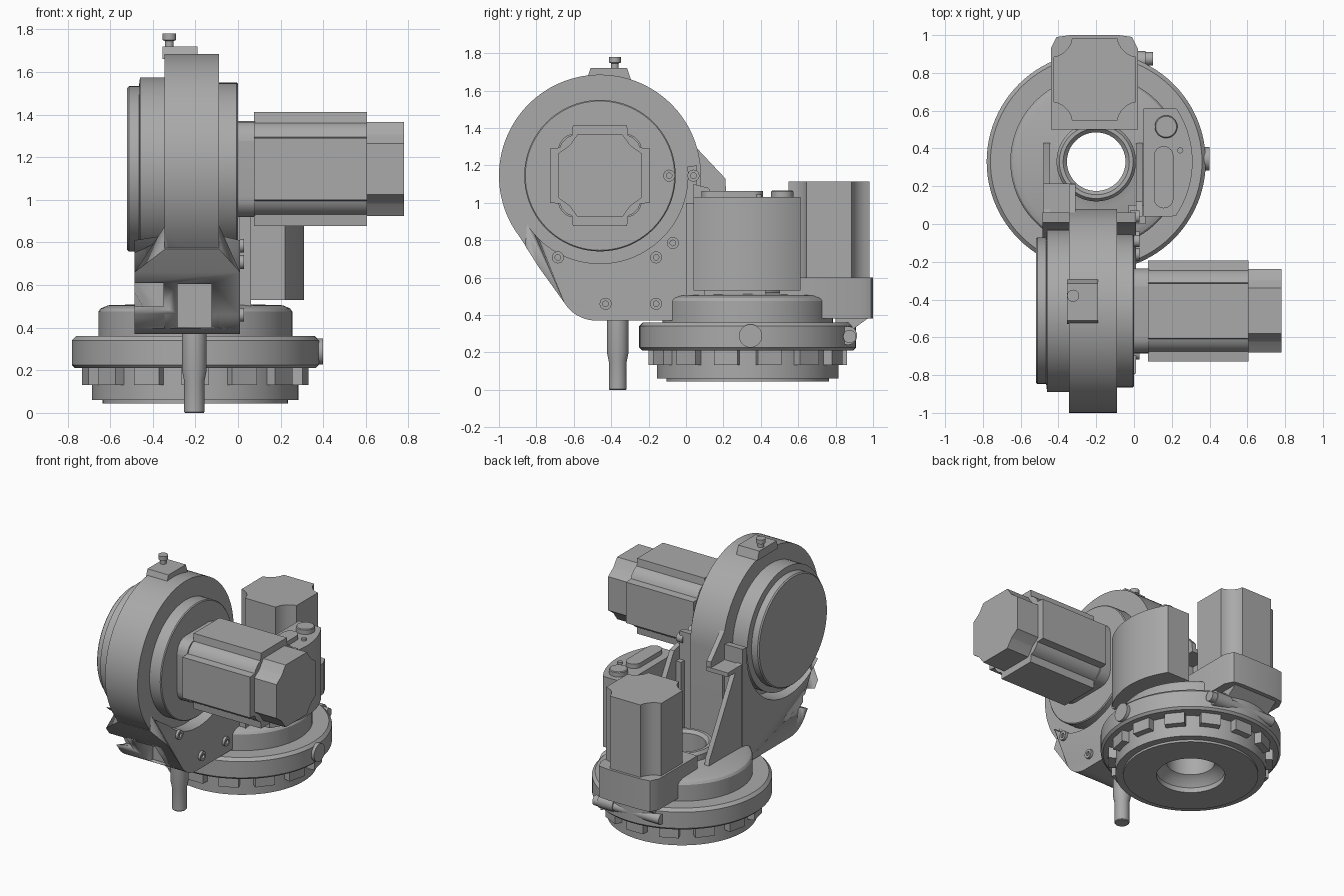
import bpy, bmesh
from math import sin, cos, pi, radians
from mathutils import Matrix, Vector

if "Cube" in bpy.data.objects:
    bpy.data.objects.remove(bpy.data.objects["Cube"])

metal = bpy.data.materials.new("cast_grey_metal")
metal.use_nodes = True
GREY = (0.4, 0.4, 0.4, 1)
metal.diffuse_color = GREY
metal.node_tree.nodes["Principled BSDF"].inputs["Base Color"].default_value = GREY

BX, BY = -0.2, 0.33      # turntable axis
HY, HZ = -0.46, 1.145    # horizontal drive axis


def finish(name, bm, angle=30):
    bmesh.ops.recalc_face_normals(bm, faces=bm.faces)
    me = bpy.data.meshes.new(name)
    bm.to_mesh(me)
    bm.free()
    me.materials.append(metal)
    ob = bpy.data.objects.new(name, me)
    bpy.context.collection.objects.link(ob)
    bpy.ops.object.select_all(action='DESELECT')
    ob.select_set(True)
    bpy.context.view_layer.objects.active = ob
    bpy.ops.object.shade_smooth_by_angle(angle=radians(angle))
    return ob


def prism(name, pts, a, b, axis='x', shape=None):
    """Extrude an outline: (y, z) along x, or (x, y) along z."""
    place = (lambda p, t: (t, p[0], p[1])) if axis == 'x' else (lambda p, t: (p[0], p[1], t))
    bm = bmesh.new()
    lo, hi = ([bm.verts.new(place(p, t)) for p in pts] for t in (a, b))
    bm.faces.new(lo)
    bm.faces.new(hi)
    n = len(pts)
    for i in range(n):
        bm.faces.new((lo[i], lo[(i + 1) % n], hi[(i + 1) % n], hi[i]))
    if shape:
        for v in bm.verts:
            shape(v.co)
    return finish(name, bm)


def box(name, x0, x1, y0, y1, z0, z1):
    return prism(name, [(x0, y0), (x1, y0), (x1, y1), (x0, y1)], z0, z1, 'z')


def lathe(name, profile, loc, axis='z', steps=64, closed=False):
    """Spin (radius, height) points about an axis."""
    bm = bmesh.new()
    vs = [bm.verts.new((r, 0, h)) for r, h in profile]
    es = [bm.edges.new(p) for p in zip(vs, vs[1:])]
    if closed:
        es.append(bm.edges.new((vs[-1], vs[0])))
    bmesh.ops.spin(bm, geom=vs + es, cent=(0, 0, 0), axis=(0, 0, 1), angle=2 * pi, steps=steps)
    bmesh.ops.remove_doubles(bm, verts=bm.verts, dist=1e-4)
    if axis == 'x':
        bm.transform(Matrix.Rotation(pi / 2, 4, 'Y'))
    bm.transform(Matrix.Translation(loc))
    return finish(name, bm)


def rod(name, r, a, b, loc, axis='z', steps=48, bevel=0.0):
    prof = [(0, a), (r, a), (r, b - bevel), (r - bevel, b), (0, b)]
    return lathe(name, prof, loc, axis, steps)


def arc(cx, cy, r, a, b, n):
    return [(cx + r * cos(radians(a + (b - a) * i / n)),
             cy + r * sin(radians(a + (b - a) * i / n))) for i in range(n + 1)]


def four_way(quarter, cx, cy):
    """Repeat a quarter outline four times around a centre."""
    pts = []
    for k in range(4):
        rot = Matrix.Rotation(k * pi / 2, 2)
        pts += [tuple(rot @ Vector(p) + Vector((cx, cy))) for p in quarter]
    return pts


def cut(ob, cutter):
    cutter.hide_render = True
    cutter.hide_set(True)
    mod = ob.modifiers.new("pocket", 'BOOLEAN')
    mod.operation = 'DIFFERENCE'
    mod.solver = 'EXACT'
    mod.object = cutter


# Turntable with through bore
lathe("turntable", [
    (0.22, 0.045), (0.435, 0.045), (0.435, 0.06), (0.485, 0.06), (0.485, 0.21),
    (0.565, 0.21), (0.58, 0.225), (0.58, 0.34), (0.56, 0.36), (0.455, 0.36),
    (0.455, 0.475), (0.445, 0.49), (0.41, 0.505), (0.25, 0.51), (0.21, 0.52),
    (0.21, 0.56), (0.195, 0.58), (0.175, 0.58), (0.155, 0.56), (0.155, 0.14),
    (0.19, 0.12), (0.22, 0.08)], (BX, BY, 0), steps=96, closed=True)

# Ring of clamp teeth
bm = bmesh.new()
TEETH = 14
for i in range(TEETH):
    m = (Matrix.Translation((BX, BY, 0.172)) @ Matrix.Rotation(2 * pi * i / TEETH - pi / 2, 4, 'Z')
         @ Matrix.Translation((0.5, 0, 0)) @ Matrix.Diagonal((0.06, 0.13, 0.08, 1)))
    bmesh.ops.create_cube(bm, size=1, matrix=m)
finish("clamp_teeth", bm)

rod("side_knob", 0.062, 0.5, 0.6, (BX, 0.345, 0.288), 'x', 32)
rod("rear_pipe", 0.035, -0.42, 0.1, (0, 0.875, 0.285), 'x', 24)
rod("rear_pipe_boss", 0.05, -0.06, 0.06, (0, 0.865, 0.29), 'x', 24)

# Drive housing: narrow ring body
corner = arc(-0.48, 0.57, 0.2, 212, 270, 10)
outline = arc(HY, HZ, 0.54, 0, 212, 64) + corner + [(0.08, 0.37)]
ring_body = prism("ring_body", outline, -0.345, -0.09)

# Wide foot wrapped around the lower back of the ring
def taper(co):
    if co.y < -0.8:
        co.x = -0.34 if co.x < -0.2 else -0.09

foot_pts = ([(-0.86, 0.77), (-0.79, 0.66)] + corner + [(0.06, 0.37), (0.06, 1.2)]
            + arc(HY, HZ, 0.47, 6, -146, 40))
foot = prism("wide_foot", foot_pts, -0.485, 0.01, shape=taper)

# Pockets in the sloping front
front = box("front_pocket_cutter", -0.285, -0.125, -0.9, -0.55, 0.4, 0.605)
side = box("side_pocket_cutter", -0.6, -0.35, -0.9, -0.62, 0.5, 0.61)
cut(ring_body, front)
cut(foot, front)
cut(foot, side)

# Drive faces either side
rod("left_face", 0.405, -0.1, 0.0, (0, HY, HZ), 'x', 80, 0.006)
lathe("right_cover", [(0, -0.52), (0.38, -0.52), (0.388, -0.512), (0.388, -0.465),
                      (0.43, -0.46), (0.43, -0.3), (0, -0.3)], (0, HY, HZ), 'x', 80)

# Horizontal motor
prism("motor_flange", four_way([(0.225, -0.13), (0.225, 0.13)] + arc(0.13, 0.13, 0.095, 20, 70, 5)
                               + [(0.13, 0.225)], HY, HZ), -0.01, 0.08)
prism("motor_body", four_way([(0.268, -0.145), (0.268, 0.145), (0.215, 0.15), (0.205, 0.175),
                              (0.175, 0.205), (0.15, 0.215)], HY, HZ), 0.075, 0.605)
prism("motor_cap", four_way([(0.221, -0.12), (0.221, 0.12), (0.165, 0.16), (0.16, 0.165)], HY, HZ),
      0.6, 0.78)

# Vertical motor on its rear block
MX, MY = -0.208, 0.765
scoop = [(0.217, -0.12), (0.217, 0.12), (0.19, 0.127), (0.163, 0.143),
         (0.143, 0.163), (0.127, 0.19)]
prism("rear_motor", four_way(scoop, MX, MY), 0.58, 1.115, 'z')
prism("rear_block", [(-0.44, 0.5), (0.02, 0.5), (0.02, 0.93), (-0.01, 0.99), (-0.08, 1.0),
                     (-0.34, 1.0), (-0.41, 0.99), (-0.44, 0.93)], 0.38, 0.6, 'z')
prism("rear_block_lip", [(0.8, 0.3), (0.86, 0.3), (0.97, 0.38), (0.97, 0.42), (0.8, 0.42)],
      -0.38, -0.04)

# Side column: a slice of a cylinder with raised covers on top
prism("side_column", [(0.05, 0.04)] + arc(BX, BY, 0.51, -34.5, 33.5, 24) + [(0.05, 0.612)],
      0.53, 1.03, 'z')
rod("round_cover", 0.06, 1.02, 1.065, (0.17, 0.515, 0), steps=32, bevel=0.005)
prism("slot_cover", arc(0.157, 0.36, 0.052, 0, 180, 12) + arc(0.157, 0.135, 0.052, 180, 360, 12),
      1.02, 1.062, 'z')
rod("small_stud", 0.016, 1.02, 1.045, (0.245, 0.39, 0), steps=16)
box("column_bridge", -0.03, 0.06, 0.0, 0.1, 0.4, 1.0)

# Sloping gussets down to the turntable
for name, x in (("right_gusset", -0.48), ("left_gusset", 0.01)):
    prism(name, [(0.04, 0.45), (0.44, 0.45), (0.42, 0.55), (0.12, 1.08), (0.04, 1.1)], x, x + 0.035)

# Fin and shelf behind the ring
prism("rear_fin", [(0.0, 1.08), (0.21, 1.08), (0.21, 1.13), (0.06, 1.29), (0.0, 1.29)], -0.345, -0.31)
box("rear_shelf", -0.48, -0.31, 0.04, 0.215, 1.06, 1.09)

# Locating pin below
lathe("locating_pin", [(0, 0), (0.044, 0), (0.048, 0.005), (0.048, 0.15), (0.058, 0.2),
                       (0.058, 0.38), (0, 0.38)], (-0.205, -0.365, 0), steps=32)

# Top bracket and bolt
prism("top_bracket", [(-0.53, 1.66), (-0.295, 1.66), (-0.315, 1.72), (-0.51, 1.72)], -0.355, -0.19)
lathe("top_bolt", [(0, 1.7), (0.02, 1.7), (0.02, 1.745), (0.032, 1.75), (0.032, 1.78), (0, 1.78)],
      (-0.322, -0.38, 0), steps=24)

# Housing screws
for i, (y, z) in enumerate([(-0.685, 0.708), (-0.16, 0.708), (-0.43, 0.46), (-0.16, 0.46),
                            (-0.07, 0.785), (-0.09, 1.145), (0.04, 1.145)]):
    lathe(f"screw_{i + 1}", [(0, -0.02), (0.032, -0.02), (0.032, 0.028), (0.015, 0.028),
                             (0.015, 0.015), (0, 0.015)], (0, y, z), 'x', 20)
